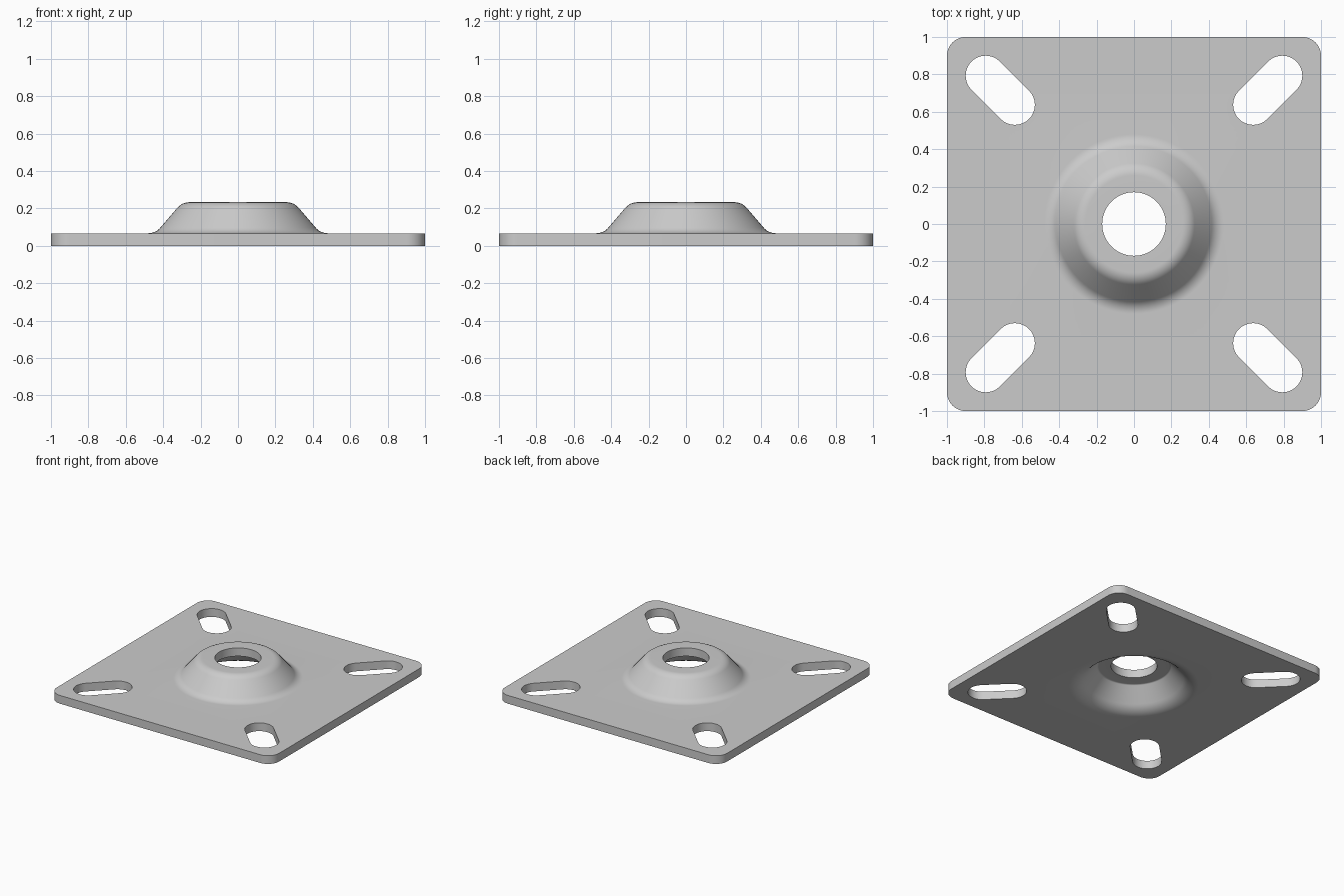
import bpy
import bmesh
from math import sin, cos, pi, radians

cube = bpy.data.objects.get("Cube")
if cube:
    bpy.data.objects.remove(cube)

THICK = 0.067        # sheet thickness
TOP = 0.233          # height of the raised boss
HOLE_R = 0.17
BOSS_R = 0.48        # where the boss meets the flat plate
CROWN_R = 0.26       # where the flat crown ends
FILLET = 0.085
SLOPE = radians(49.6)
SEGMENTS = 72

bm = bmesh.new()


def arc(cx, cy, r, start, end, steps):
    """Points along an arc, angles in degrees."""
    angles = [radians(start + (end - start) * i / steps) for i in range(steps + 1)]
    return [(cx + r * cos(a), cy + r * sin(a)) for a in angles]


def circle(r):
    return arc(0, 0, r, 0, 360, SEGMENTS)[:-1]


def ring(points, z):
    """Closed loop of vertices and edges at height z."""
    verts = [bm.verts.new((x, y, z)) for x, y in points]
    for a, b in zip(verts, verts[1:] + verts[:1]):
        bm.edges.new((a, b))
    return verts


def bridge(lower, upper):
    """Wall of quads between two matching loops."""
    n = len(lower)
    for i in range(n):
        j = (i + 1) % n
        bm.faces.new((lower[i], lower[j], upper[j], upper[i]))


def loop_edges(verts):
    return [bm.edges.get((a, b)) for a, b in zip(verts, verts[1:] + verts[:1])]


# Outline of the plate with rounded corners
outline = []
for k, (sx, sy) in enumerate([(1, 1), (-1, 1), (-1, -1), (1, -1)]):
    outline += arc(0.9 * sx, 0.9 * sy, 0.1, 90 * k, 90 * k + 90, 10)

# Diagonal slots, one per corner
outlines = [outline]
for k in range(4):
    d = 45 + 90 * k
    ux, uy = cos(radians(d)) * 2 ** 0.5, sin(radians(d)) * 2 ** 0.5
    slot = arc(0.793 * ux, 0.793 * uy, 0.107, d - 90, d + 90, 16)
    slot += arc(0.637 * ux, 0.637 * uy, 0.107, d + 90, d + 270, 16)
    outlines.append(slot)

# Boss section from hole to plate: centre line of each fillet gives both skins
STEPS = 8
outer, inner = [(HOLE_R, TOP)], [(HOLE_R, TOP - THICK)]
for i in range(STEPS + 1):
    a = SLOPE * i / STEPS
    for skin, r in ((outer, FILLET), (inner, FILLET - THICK)):
        skin.append((CROWN_R + r * sin(a), TOP - FILLET + r * cos(a)))
for i in range(STEPS, -1, -1):
    a = SLOPE * i / STEPS
    for skin, r in ((outer, FILLET), (inner, FILLET + THICK)):
        skin.append((BOSS_R - r * sin(a), THICK + FILLET - r * cos(a)))

skins = [[ring(circle(r), z) for r, z in skin] for skin in (outer, inner)]
for rings in skins:
    for a, b in zip(rings, rings[1:]):
        bridge(a, b)
bridge(skins[0][0], skins[1][0])

# Flat plate faces, outer rim and slot walls
tops = [ring(points, THICK) for points in outlines]
bottoms = [ring(points, 0) for points in outlines]
for low, high in zip(bottoms, tops):
    bridge(low, high)
for loops, rings, up in ((tops, skins[0], 1), (bottoms, skins[1], -1)):
    edges = [e for loop in loops + [rings[-1]] for e in loop_edges(loop)]
    bmesh.ops.triangle_fill(bm, edges=edges, use_beauty=True, normal=(0, 0, up))

bmesh.ops.recalc_face_normals(bm, faces=bm.faces)
mesh = bpy.data.meshes.new("mounting_plate")
bm.to_mesh(mesh)
bm.free()

# Plain grey metal
grey = bpy.data.materials.new("plain grey")
grey.use_nodes = True
colour = (0.6, 0.6, 0.6, 1)
grey.diffuse_color = colour
grey.node_tree.nodes["Principled BSDF"].inputs["Base Color"].default_value = colour
mesh.materials.append(grey)

plate = bpy.data.objects.new("mounting_plate", mesh)
bpy.context.collection.objects.link(plate)
bpy.context.view_layer.objects.active = plate
plate.select_set(True)
bpy.ops.object.shade_smooth_by_angle(angle=radians(30))
